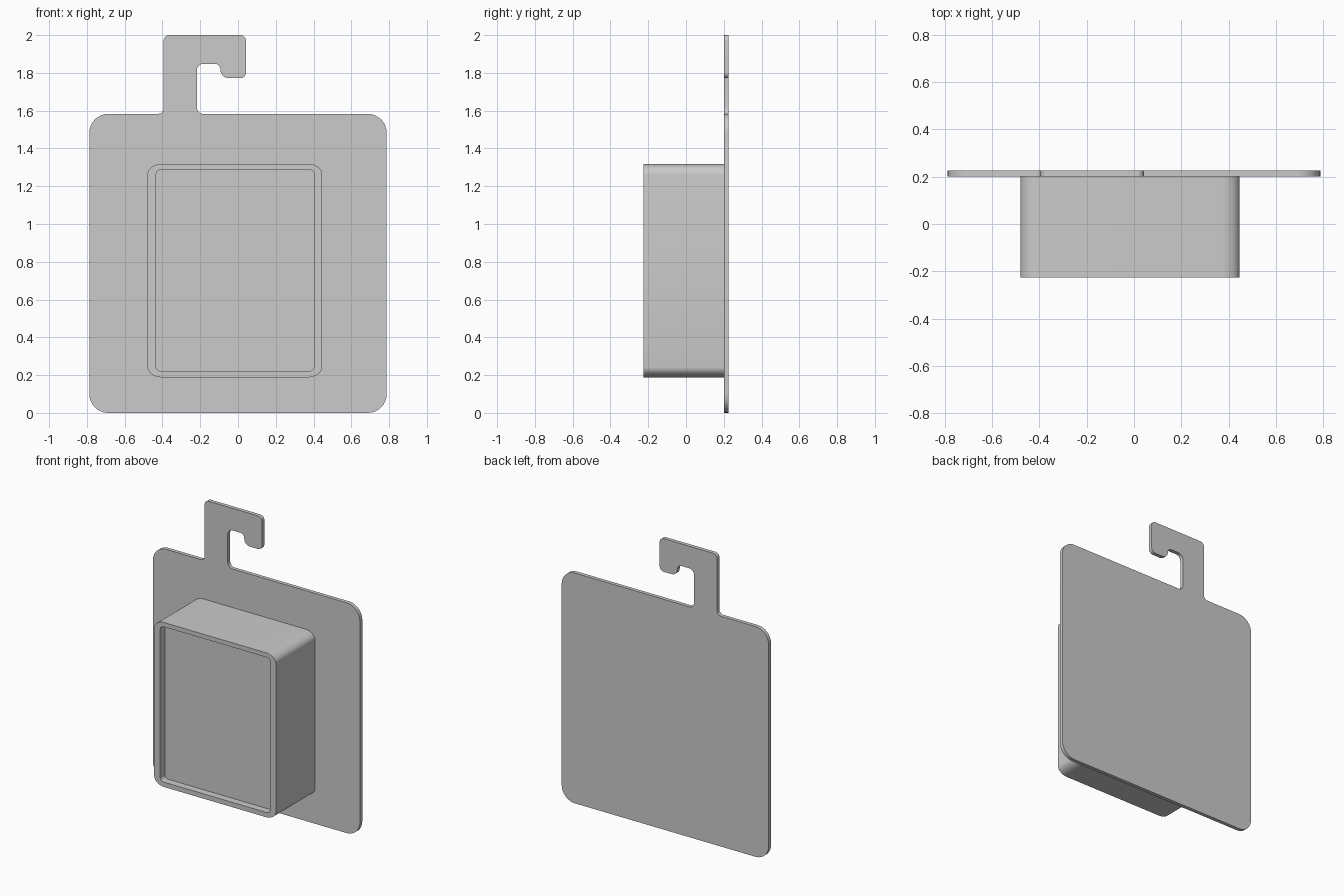
import bpy, bmesh
from math import sin, cos, pi
from mathutils import Vector

if "Cube" in bpy.data.objects:
    bpy.data.objects.remove(bpy.data.objects["Cube"])

STEPS = 8


def rounded(corners):
    """Outline in the XZ plane; each corner is (x, z, radius_x, radius_z)."""
    pts = []
    n = len(corners)
    for i, (x, z, rx, rz) in enumerate(corners):
        p = Vector((x, z))
        arms = []
        for other in (corners[i - 1], corners[(i + 1) % n]):
            d = (Vector(other[:2]) - p).normalized()
            arms.append(Vector((d.x * rx, d.y * rz)))
        u, v = arms
        for k in range(STEPS + 1):
            t = k / STEPS * pi / 2
            pts.append(p + u * (1 - sin(t)) + v * (1 - cos(t)))
    return pts


def rect(x0, x1, z0, z1, rx, rz):
    return rounded([(x0, z0, rx, rz), (x1, z0, rx, rz),
                    (x1, z1, rx, rz), (x0, z1, rx, rz)])


def loft(name, rings):
    """Skin a series of (outline, y) rings and cap both ends."""
    bm = bmesh.new()
    loops = [[bm.verts.new((p.x, y, p.y)) for p in pts] for pts, y in rings]
    for a, b in zip(loops, loops[1:]):
        for i in range(len(a)):
            j = (i + 1) % len(a)
            bm.faces.new((a[i], a[j], b[j], b[i]))
    bm.faces.new(loops[0])
    bm.faces.new(loops[-1])
    bmesh.ops.recalc_face_normals(bm, faces=bm.faces)
    mesh = bpy.data.meshes.new(name)
    bm.to_mesh(mesh)
    bm.free()
    obj = bpy.data.objects.new(name, mesh)
    bpy.context.collection.objects.link(obj)
    bpy.ops.object.select_all(action='DESELECT')
    obj.select_set(True)
    bpy.context.view_layer.objects.active = obj
    bpy.ops.object.shade_smooth_by_angle(angle=0.52)
    return obj


# Backing card with its hanging hook, one flat outline
card = rounded([(x, z, r, r) for x, z, r in [
    (-0.787, 0.0, 0.10), (0.787, 0.0, 0.10), (0.787, 1.583, 0.10),
    (-0.218, 1.583, 0.035), (-0.218, 1.848, 0.035), (-0.093, 1.848, 0.03),
    (-0.093, 1.772, 0.045), (0.042, 1.772, 0.03), (0.042, 2.0, 0.03),
    (-0.394, 2.0, 0.03), (-0.394, 1.583, 0.03), (-0.787, 1.583, 0.10)]])
loft("backing_card", [(card, 0.2), (card, 0.226)])

# Blister box with a shallow recessed front panel
outer = rect(-0.479, 0.446, 0.188, 1.318, 0.077, 0.055)
inner = rect(-0.433, 0.402, 0.221, 1.288, 0.028, 0.022)
loft("blister_box", [(outer, 0.2), (outer, -0.226),
                     (inner, -0.226), (inner, -0.176)])
